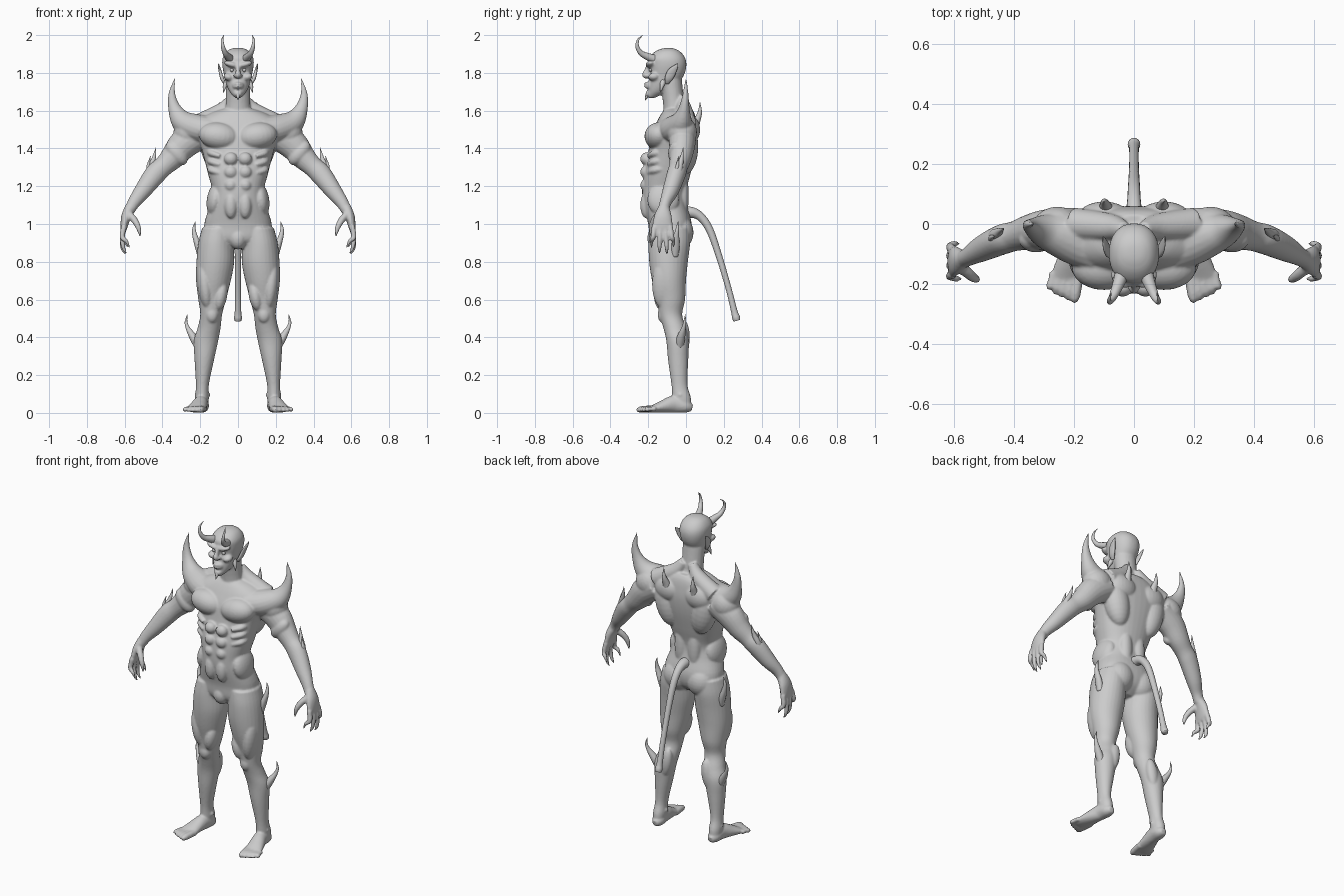
import bpy, bmesh, math
from mathutils import Vector, Matrix

Y, X = Vector((0, 1, 0)), Vector((1, 0, 0))


def catmull(pts, steps):
    """Smoothly interpolate tuples of numbers."""
    P = [pts[0]] + list(pts) + [pts[-1]]
    out = []
    for i in range(1, len(P) - 2):
        for s in range(steps):
            t = s / steps
            out.append([0.5 * (2 * b + (c - a) * t + (2 * a - 5 * b + 4 * c - d) * t * t
                               + (3 * b - a - 3 * c + d) * t ** 3)
                        for a, b, c, d in zip(*P[i - 1:i + 3])])
    return out + [list(pts[-1])]


def tube(bm, pts, ref=X, both=True, flat=False, p=2.0, n=20, steps=5):
    """Closed loft through (x, y, z, r_along_ref, r_other); both = mirrored copy too."""
    pts = [q if len(q) == 5 else (*q, q[3]) for q in pts]
    rows = catmull(pts, steps)
    for sx in ((1, -1) if both else (1,)):
        rings = []
        for i, r in enumerate(rows):
            t = Vector(rows[min(i + 1, len(rows) - 1)][:3]) - Vector(rows[max(i - 1, 0)][:3])
            t = Vector((0, 0, 1)) if flat else t.normalized()
            u = (ref - t * ref.dot(t)).normalized()
            v = t.cross(u)
            ring = []
            for k in range(n):
                a = 2 * math.pi * k / n
                c, s = math.cos(a), math.sin(a)
                c = math.copysign(abs(c) ** (2 / p), c)
                s = math.copysign(abs(s) ** (2 / p), s)
                co = Vector(r[:3]) + u * c * max(r[3], .0006) + v * s * max(r[4], .0006)
                co.x *= sx
                ring.append(bm.verts.new(co))
            rings.append(ring)
        for A, B in zip(rings, rings[1:]):
            for k in range(n):
                bm.faces.new((A[k], A[(k + 1) % n], B[(k + 1) % n], B[k]))
        bm.faces.new(rings[0][::-1])
        bm.faces.new(rings[-1])


def blob(bm, c, r, tilt=0, both=True):
    """Ellipsoid muscle, tilted about y."""
    for sx in ((1, -1) if both else (1,)):
        m = (Matrix.Translation((c[0] * sx, c[1], c[2])) @ Matrix.Rotation(math.radians(tilt * sx), 4, 'Y')
             @ Matrix.Diagonal((*r, 1)))
        bmesh.ops.create_uvsphere(bm, u_segments=24, v_segments=14, radius=1, matrix=m)


def rings_fb(rows):
    """(z, half width, front y, back y) -> centred tube rows."""
    return [(0, (f + b) / 2, z, w, (b - f) / 2) for z, w, f, b in rows]


def finish(bm, name):
    bmesh.ops.recalc_face_normals(bm, faces=bm.faces)
    me = bpy.data.meshes.new(name)
    bm.to_mesh(me)
    bm.free()
    for f in me.polygons:
        f.use_smooth = True
    ob = bpy.data.objects.new(name, me)
    bpy.context.collection.objects.link(ob)
    return ob


def part(name, *paths, **kw):
    bm = bmesh.new()
    for pts in paths:
        tube(bm, pts, **kw)
    return finish(bm, name)


body = bmesh.new()

# torso and neck
tube(body, rings_fb([(.87, .06, -.15, -.04), (.92, .16, -.19, .015), (1.0, .178, -.2, .03), (1.1, .148, -.225, .005),
                     (1.17, .135, -.232, 0), (1.27, .16, -.225, .025), (1.38, .188, -.2, .05), (1.47, .215, -.185, .06),
                     (1.54, .215, -.155, .055), (1.585, .15, -.13, .045), (1.61, .08, -.11, .03)]),
     both=False, flat=True, p=2.3, n=40)
tube(body, [(0, -.05, 1.52, .09, .08), (0, -.062, 1.62, .066, .058), (0, -.08, 1.76, .066, .058)], both=False)
tube(body, [(.03, -.02, 1.67, .025), (.08, -.01, 1.6, .045), (.2, 0, 1.53, .055)], ref=Y)
# chest, back, abdomen and hip muscles
blob(body, (.1, -.145, 1.465), (.108, .075, .072), -8)
blob(body, (.125, -.005, 1.41), (.075, .07, .15), 12)
blob(body, (.1, .02, 1.5), (.09, .055, .075))
blob(body, (.045, -.02, 1.15), (.04, .035, .14))
for z, w in ((1.345, .036), (1.275, .036), (1.205, .034), (1.1, .034)):
    blob(body, (.038, -.21, z), (w, .032, .034 if z > 1.15 else .07))
for i in range(3):
    z = 1.375 - i * .045
    tube(body, [(.155 - i * .004, -.1, z + .01, .014), (.142, -.165, z, .017), (.095, -.2, z - .015, .01)], ref=Vector((0, 0, 1)))
blob(body, (.12, -.12, 1.13), (.045, .085, .09), -10)
blob(body, (.078, -.035, .955), (.085, .075, .09))
blob(body, (0, -.155, .925), (.048, .05, .06), 0, False)

# shoulders with crescent spikes
blob(body, (.255, -.02, 1.485), (.088, .078, .085), 35)
tube(body, [(.12, -.07, 1.5, .09, .07), (.21, -.045, 1.505, .085, .075), (.29, -.025, 1.54, .06, .062),
            (.335, -.01, 1.61, .03, .035), (.35, -.002, 1.69, .015, .018), (.333, 0, 1.775, .003)], ref=Y)
# arms
tube(body, [(.2, -.02, 1.48, .075, .08), (.285, -.02, 1.425, .07, .08), (.345, -.028, 1.355, .06, .066),
            (.395, -.04, 1.305, .05, .054), (.44, -.052, 1.262, .05, .056), (.505, -.082, 1.175, .043, .045),
            (.55, -.108, 1.115, .031, .034), (.575, -.12, 1.07, .03, .028)], ref=Y)
blob(body, (.325, -.05, 1.375), (.045, .045, .075), 40)
# hands
tube(body, [(.568, -.117, 1.09, .029, .029), (.592, -.122, 1.04, .047, .026), (.604, -.125, .98, .055, .018),
            (.604, -.125, .96, .05, .012)], ref=Y)
for y0, y1, x1, z1 in ((-.167, -.182, .575, .875), (-.138, -.14, .59, .842), (-.11, -.102, .595, .838), (-.084, -.066, .582, .875)):
    tube(body, [(.604, y0, .985, .016), (.613, (y0 + y1) / 2, .93, .0135), (x1 + .017, y1, z1 + .035, .011),
                (x1, y1, z1, .004)], ref=Y, n=12)
tube(body, [(.58, -.14, 1.055, .02), (.548, -.168, 1.02, .018), (.527, -.183, .98, .014), (.518, -.185, .935, .005)], ref=Y, n=12)

# legs
leg = [(.98, .02, .19, -.19, .02), (.9, .022, .21, -.198, .022), (.8, .02, .22, -.195, .01), (.7, .038, .222, -.18, 0),
       (.6, .064, .21, -.155, -.005), (.52, .084, .2, -.142, -.02), (.45, .092, .214, -.12, 0), (.38, .105, .234, -.104, .015),
       (.28, .127, .23, -.095, .012), (.15, .154, .223, -.077, .008), (.08, .154, .227, -.072, .026), (.02, .16, .222, -.06, .028)]
tube(body, [((a + b) / 2, (f + k) / 2, z, (b - a) / 2, (k - f) / 2) for z, a, b, f, k in leg], flat=True, n=28)
blob(body, (.138, -.12, .52), (.034, .03, .045))
blob(body, (.092, -.125, .62), (.035, .045, .08), -10)
blob(body, (.175, -.12, .68), (.04, .06, .13), 6)
blob(body, (.14, -.01, .4), (.035, .03, .09), -10)
blob(body, (.188, -.03, .095), (.043, .02, .02))
# feet and toes
tube(body, [(.19, .033, .026, .018), (.19, .0, .034, .036, .034), (.196, -.06, .046, .038, .046), (.21, -.12, .034, .046, .034),
            (.221, -.17, .022, .053, .021), (.224, -.2, .016, .048, .013)], n=24)
for i in range(5):
    x, r, y1 = .184 + i * .0215, .019 - i * .0017, -.262 + i * .009 + (i == 4) * .008
    tube(body, [(x, -.16, .022, r), (x + .008, -.21, .02, r), (x + .013, y1 + .018, .017, r * .9), (x + .015, y1, .012, r * .4)], n=12)

# head
tube(body, rings_fb([(1.668, .016, -.2, -.165), (1.7, .044, -.2, -.1), (1.74, .062, -.198, -.045), (1.79, .074, -.192, -.01),
                     (1.84, .083, -.195, .002), (1.88, .081, -.195, -.005), (1.912, .062, -.165, -.03),
                     (1.928, .035, -.13, -.06), (1.932, .01, -.105, -.085)]), both=False, flat=True, p=2.2, n=36)
blob(body, (.035, -.188, 1.845), (.042, .026, .016), -16)
blob(body, (.05, -.17, 1.778), (.028, .03, .02), -20)
blob(body, (.0, -.19, 1.733), (.032, .024, .024), 0, False)
blob(body, (.0, -.192, 1.69), (.024, .022, .02), 0, False)
blob(body, (.013, -.205, 1.785), (.012, .014, .01))
tube(body, [(0, -.19, 1.85, .012, .014), (0, -.207, 1.81, .012, .016), (0, -.22, 1.788, .015, .013), (0, -.205, 1.772, .008, .008)], both=False, n=12)
for z in (1.744, 1.728):
    tube(body, [(-.026, -.2, z - .003, .003), (0, -.215, z, .0075), (.026, -.2, z - .003, .003)], ref=Y, both=False, n=10)

# fuse the body into one skin
ob = finish(body, "body")
m = ob.modifiers.new("fuse", 'REMESH')
m.mode, m.voxel_size, m.use_smooth_shade = 'VOXEL', .006, True
m = ob.modifiers.new("relax", 'SMOOTH')
m.factor, m.iterations = .5, 4
bpy.context.view_layer.objects.active = ob
for name in ("fuse", "relax"):
    bpy.ops.object.modifier_apply(modifier=name)

# head details
part("horns", [(.04, -.165, 1.872, .024), (.052, -.2, 1.885, .02), (.068, -.238, 1.905, .0145), (.08, -.258, 1.94, .01),
               (.083, -.253, 1.975, .006), (.075, -.228, 2.0, .001)], n=14)
part("ears", [(.07, -.1, 1.745, .01, .008), (.084, -.092, 1.77, .021, .01), (.094, -.075, 1.805, .023, .008),
              (.101, -.052, 1.835, .011, .005), (.103, -.042, 1.85, .001)], ref=Y, n=14)
part("eyes", [(.033, -.182, 1.822, .004), (.033, -.186, 1.815, .011), (.033, -.182, 1.806, .004)], n=12)
part("jaw_spikes", [(.056, -.12, 1.755, .016), (.07, -.128, 1.73, .011), (.077, -.135, 1.695, .001)], ref=Y, n=12)
part("chin_spike", [(0, -.19, 1.7, .018), (0, -.205, 1.68, .011), (0, -.216, 1.655, .001)], both=False, n=12)

# body spikes
part("back_spikes", [(.09, .03, 1.47, .035), (.094, .055, 1.54, .023, .02), (.098, .073, 1.59, .012), (.1, .074, 1.645, .001)], n=14)
part("elbow_spikes", [(.475, -.06, 1.23, .03, .02), (.468, -.04, 1.29, .022, .017), (.448, -.025, 1.34, .012), (.434, -.014, 1.405, .001)],
     [(.47, -.055, 1.27, .015), (.475, -.045, 1.31, .009), (.462, -.04, 1.36, .001)], ref=Y, n=14)
part("hip_spikes", [(.195, -.06, .83, .02), (.213, -.055, .89, .022, .018), (.23, -.05, .945, .013), (.233, -.045, .98, .008),
                    (.226, -.042, 1.012, .001)], ref=Y, n=14)
part("calf_spikes", [(.21, -.035, .355, .024), (.24, -.025, .405, .021, .02), (.266, -.012, .45, .0115), (.275, -.006, .485, .007),
                     (.267, -.004, .522, .001)], ref=Y, n=14)

# tail with blunt flared end
part("tail", [(0, -.03, 1.045, .035), (0, .02, 1.062, .03), (0, .075, 1.04, .023), (0, .125, .97, .02), (0, .175, .83, .017),
              (0, .225, .66, .0155), (0, .255, .54, .017), (0, .265, .505, .021), (0, .27, .488, .018)], both=False, n=16)
